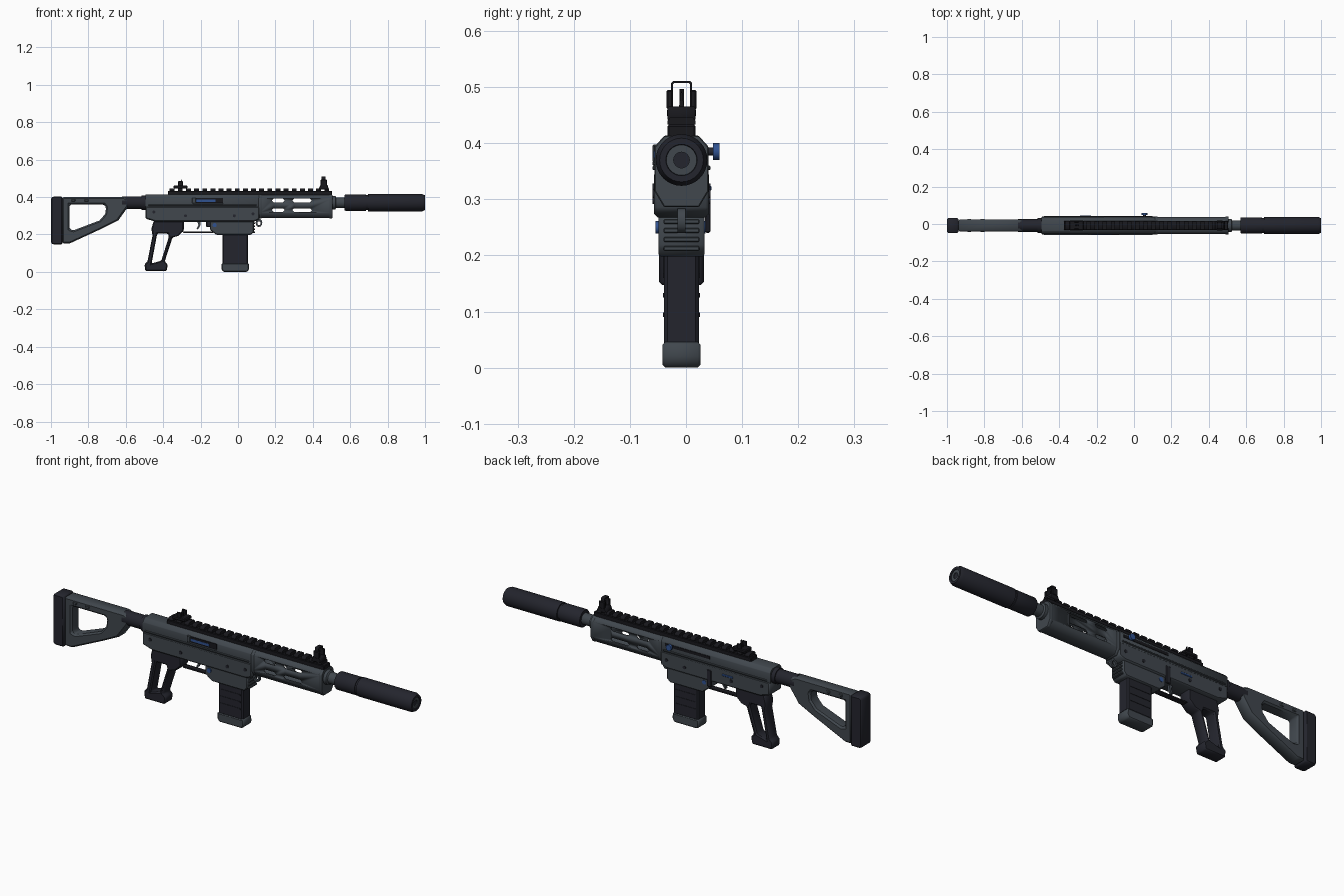
import bpy, bmesh
from math import pi, radians, cos, sin
from mathutils import Matrix, Vector

if "Cube" in bpy.data.objects:
    bpy.data.objects.remove(bpy.data.objects["Cube"])

CY = -0.008   # centre plane of the body
AXIS = 0.37   # height of the bore


def material(name, colour):
    m = bpy.data.materials.new(name)
    m.use_nodes = True
    m.diffuse_color = (*colour, 1)
    bsdf = m.node_tree.nodes["Principled BSDF"]
    bsdf.inputs["Base Color"].default_value = (*colour, 1)
    bsdf.inputs["Roughness"].default_value = 0.6
    return m


GREY = material("slate grey", (0.052, 0.063, 0.075))
DARK = material("dark polymer", (0.017, 0.018, 0.026))
BLACK = material("black metal", (0.009, 0.009, 0.012))
BLUE = material("blue anodised", (0.03, 0.085, 0.28))


def finish(ob, mat, bevel=0.0):
    ob.data.materials.clear()
    ob.data.materials.append(mat)
    if bevel:
        mod = ob.modifiers.new("Bevel", 'BEVEL')
        mod.width = bevel
        mod.segments = 1
        mod.limit_method = 'ANGLE'
        mod.angle_limit = radians(35)
    return ob


def from_bmesh(name, bm, mat, bevel=0.0):
    bmesh.ops.recalc_face_normals(bm, faces=bm.faces)
    mesh = bpy.data.meshes.new(name)
    bm.to_mesh(mesh)
    bm.free()
    ob = bpy.data.objects.new(name, mesh)
    bpy.context.collection.objects.link(ob)
    return finish(ob, mat, bevel)


def box(name, x, y, z, mat, bevel=0.0):
    """Box from (min, max) pairs; y is relative to the centre plane."""
    bm = bmesh.new()
    bmesh.ops.create_cube(bm, size=1)
    for v in bm.verts:
        v.co = [lo + (c + 0.5) * (hi - lo) for c, (lo, hi) in
                zip(v.co, (x, (y[0] + CY, y[1] + CY), z))]
    return from_bmesh(name, bm, mat, bevel)


def prism(name, loops, depth, mat, bevel=0.0, along='Y', at=None):
    """Filled outline with optional holes, extruded along Y or X."""
    cu = bpy.data.curves.new(name, 'CURVE')
    cu.dimensions = '2D'
    cu.fill_mode = 'BOTH'
    cu.extrude = depth / 2
    for loop in loops:
        sp = cu.splines.new('POLY')
        sp.points.add(len(loop) - 1)
        for p, (a, b) in zip(sp.points, loop):
            p.co = (a, b, 0, 1)
        sp.use_cyclic_u = True
    tmp = bpy.data.objects.new(name + "_outline", cu)
    bpy.context.collection.objects.link(tmp)
    bpy.context.view_layer.update()
    mesh = bpy.data.meshes.new_from_object(
        tmp.evaluated_get(bpy.context.evaluated_depsgraph_get()))
    bpy.data.objects.remove(tmp)
    bm = bmesh.new()
    bm.from_mesh(mesh)
    bmesh.ops.remove_doubles(bm, verts=bm.verts, dist=0.0002)
    bmesh.ops.dissolve_limit(bm, angle_limit=0.01, verts=bm.verts, edges=bm.edges)
    turn = Matrix.Rotation(pi / 2, 4, 'X')
    if along == 'X':
        turn = Matrix.Rotation(pi / 2, 4, 'Z') @ turn
    place = Vector((at or 0, CY, 0)) if along == 'X' else Vector((0, CY + (at or 0), 0))
    bm.transform(Matrix.Translation(place) @ turn)
    return from_bmesh(name, bm, mat, bevel)


def lathe(name, profile, mat, z=AXIS, steps=32):
    """Turn (x, radius) points about the bore axis."""
    bm = bmesh.new()
    vs = [bm.verts.new((x, 0, r)) for x, r in profile]
    es = [bm.edges.new(p) for p in zip(vs, vs[1:])]
    bmesh.ops.spin(bm, geom=vs + es, cent=(0, 0, 0), axis=(1, 0, 0),
                   angle=2 * pi, steps=steps)
    bmesh.ops.remove_doubles(bm, verts=bm.verts, dist=0.0001)
    bm.transform(Matrix.Translation((0, CY, z)))
    ob = from_bmesh(name, bm, mat)
    smooth(ob)
    return ob


def pin(name, x, z, y, r, mat, steps=16):
    """Short round pin running across the body from y[0] to y[1]."""
    ring = [(x + r * cos(2 * pi * i / steps), z + r * sin(2 * pi * i / steps))
            for i in range(steps)]
    return prism(name, [ring], y[1] - y[0], mat, at=(y[0] + y[1]) / 2)


def smooth(ob):
    bpy.ops.object.select_all(action='DESELECT')
    bpy.context.view_layer.objects.active = ob
    ob.select_set(True)
    bpy.ops.object.shade_smooth_by_angle(angle=radians(35))


def both(half):
    """Mirror a half section about its centre."""
    return half + [(-a, b) for a, b in reversed(half)]


def cut(ob, cutter):
    cutter.hide_render = True
    cutter.hide_viewport = True
    mod = ob.modifiers.new("Cut", 'BOOLEAN')
    mod.operation = 'DIFFERENCE'
    mod.object = cutter
    mod.solver = 'EXACT'


# Stock with open frame and butt pad
prism("stock_frame", [
    [(-.94, .40), (-.61, .40), (-.585, .385), (-.59, .345), (-.64, .275), (-.72, .235),
     (-.90, .152), (-.94, .152)],
    [(-.90, .36), (-.715, .36), (-.705, .345), (-.71, .31), (-.74, .275), (-.88, .222),
     (-.90, .228)]], .064, GREY, .008)
prism("butt_pad", [[(-1, .395), (-.99, .403), (-.938, .403), (-.938, .147), (-.99, .147),
                    (-1, .155)]], .08, DARK, .006)
for x in (-.89, -.82):
    box("stock_lug", (x, x + .02), (-.036, .036), (.375, .39), GREY, .003)
lathe("buffer_tube", [(-.62, 0), (-.62, .034), (-.48, .034), (-.48, 0)], DARK)
lathe("tube_collar", [(-.515, 0), (-.515, .039), (-.49, .039), (-.49, 0)], DARK)

# Receiver: upper and lower shells
prism("upper_receiver", [both([(.03, .414), (.046, .396), (.046, .345), (.042, .34)])],
      .61, GREY, .002, 'X', -.19)
prism("lower_receiver", [[(-.495, .35), (.115, .35), (.115, .28), (.085, .268), (-.44, .268),
                          (-.495, .285)]], .098, GREY, .006)
for s in (-1, 1):
    box("side_ridge", (-.48, .10), (s * .049 - .003, s * .049 + .003), (.352, .36), GREY, .002)
    for x, z in ((-.45, .32), (-.28, .30), (-.02, .30), (.08, .31)):
        pin("body_pin", x, z, (s * .05 - .002, s * .05 + .002), .008, DARK)

# Ejection port on the front side with the blue bolt inside
box("ejection_port", (-.24, -.08), (-.0485, -.044), (.368, .396), BLACK)
box("bolt", (-.225, -.12), (-.0495, -.044), (.374, .386), BLUE)
box("port_deflector", (-.245, -.225), (-.052, -.04), (.365, .398), GREY, .003)
box("port_cover", (-.24, -.08), (-.052, -.046), (.36, .368), GREY, .002)

# Charging handle, selector and release on the back side
pin("handle_stem", .056, .385, (.04, .06), .007, DARK)
pin("handle_knob", .056, .385, (.056, .068), .015, BLUE)
box("handle_slot", (-.16, .09), (.044, .0485), (.378, .392), BLACK)
box("back_selector", (-.29, -.23), (.048, .053), (.315, .325), BLUE, .002)
box("bolt_release", (-.17, -.145), (.042, .052), (.24, .325), DARK, .003)
pin("magazine_button", -.125, .25, (-.046, .043), .011, BLUE)

# Hollow handguard with slots through both walls
handguard = prism("handguard", [
    both([(.03, .412), (.046, .393), (.046, .315), (.03, .288)]),
    both([(.025, .404), (.039, .388), (.039, .32), (.026, .297)])],
    .39, GREY, 0, 'X', .31)
for z in (.382, .33):
    for a, b in ((.18, .25), (.29, .395)):
        slot = prism("slot_cutter", [[(a, z), (a + .01, z + .01), (b - .01, z + .01), (b, z),
                                      (b - .01, z - .01), (a + .01, z - .01)]], .2, GREY)
        cut(handguard, slot)
for x in (.118, .497):
    prism("handguard_end", [both([(.031, .413), (.048, .394), (.048, .314), (.031, .286)])],
          .016, GREY, .002, 'X', x)

# Barrel and suppressor
lathe("barrel", [(.49, 0), (.49, .036), (.52, .036), (.525, .028), (.575, .028), (.575, 0)], GREY)
lathe("suppressor", [(.57, 0), (.57, .041), (.575, .044), (.685, .044), (.685, .040), (.695, .040),
                     (.695, .046), (.985, .046), (1, .039), (1, .028), (.992, .026), (.992, 0)], DARK)
lathe("muzzle_face", [(.991, .027), (.996, .027), (.996, .014), (.991, .014)], GREY)

# Top rail with teeth
box("rail_base", (-.375, .503), (-.025, .025), (.408, .433), BLACK, .003)
for i in range(20):
    x = -.365 + i * .0435
    prism("rail_tooth", [both([(.019, .447), (.025, .44), (.025, .434), (.019, .43)])],
          .026, BLACK, 0, 'X', x + .013)

# Rear sight
box("rear_sight_base", (-.345, -.27), (-.026, .026), (.445, .463), BLACK, .004)
for s in (-1, 1):
    box("rear_sight_ear", (-.32, -.295), (s * .02 - .004, s * .02 + .004), (.46, .485), BLACK, .002)
prism("rear_sight_post", [[(-.315, .46), (-.302, .497), (-.296, .46)]], .008, BLACK)

# Front sight with hoop
prism("front_sight_base", [[(.43, .44), (.44, .465), (.48, .465), (.485, .44)]], .05, BLACK, .003)
for s in (-1, 1):
    box("front_sight_wing", (.442, .475), (s * .021 - .006, s * .021 + .006), (.46, .495), BLACK, .003)
prism("front_sight_hoop", [both([(.019, .46), (.019, .507), (.015, .511)]),
                           both([(.015, .464), (.015, .505), (.013, .507)])], .02, BLACK, 0, 'X', .457)
prism("front_sight_post", [[(-.005, .46), (.005, .46), (.001, .492), (-.001, .492)]],
      .008, BLACK, 0, 'X', .457)

# Open-frame grip
prism("grip", [
    [(-.45, .275), (-.29, .275), (-.29, .22), (-.32, .192), (-.35, .185), (-.392, .055),
     (-.375, .04), (-.382, .004), (-.495, .004), (-.50, .04), (-.484, .055), (-.457, .195), (-.463, .23)],
    [(-.432, .205), (-.375, .205), (-.369, .19), (-.41, .06), (-.462, .045)]],
    .062, DARK, .006)

# Trigger and guard
prism("trigger_guard", [[(-.30, .217), (-.13, .217), (-.13, .207), (-.29, .207)]], .026, BLACK, .002)
prism("trigger", [[(-.22, .275), (-.20, .275), (-.202, .245), (-.215, .227), (-.222, .23),
                   (-.211, .25)]], .014, GREY)

# Magazine well with front ribs
prism("magazine_well", [[(-.15, .275), (.085, .275), (.085, .215), (.07, .198), (-.115, .198),
                         (-.15, .225)]], .082, GREY, .004)
for i in range(4):
    z = .208 + i * .016
    box("well_rib", (.075, .091), (-.032, .032), (z, z + .009), GREY, .002)

# Magazine
box("magazine", (-.083, .054), (-.031, .031), (.04, .21), DARK, .006)
for s in (-1, 1):
    for z in (.09, .125, .16):
        box("magazine_rib", (-.07, .04), (s * .031 - .002, s * .031 + .002), (z, z + .008), DARK)
prism("magazine_base", [[(-.088, .046), (.058, .046), (.06, .015), (.05, 0), (-.078, 0),
                         (-.088, .012)]], .068, GREY, .005)

# Sling loop under the handguard
ring = [(.112 + cos(i * pi / 6) * .018, .262 + sin(i * pi / 6) * .022) for i in range(12)]
hole = [(.112 + cos(i * pi / 6) * .009, .260 + sin(i * pi / 6) * .011) for i in range(12)]
prism("sling_loop", [ring, hole], .014, GREY)
